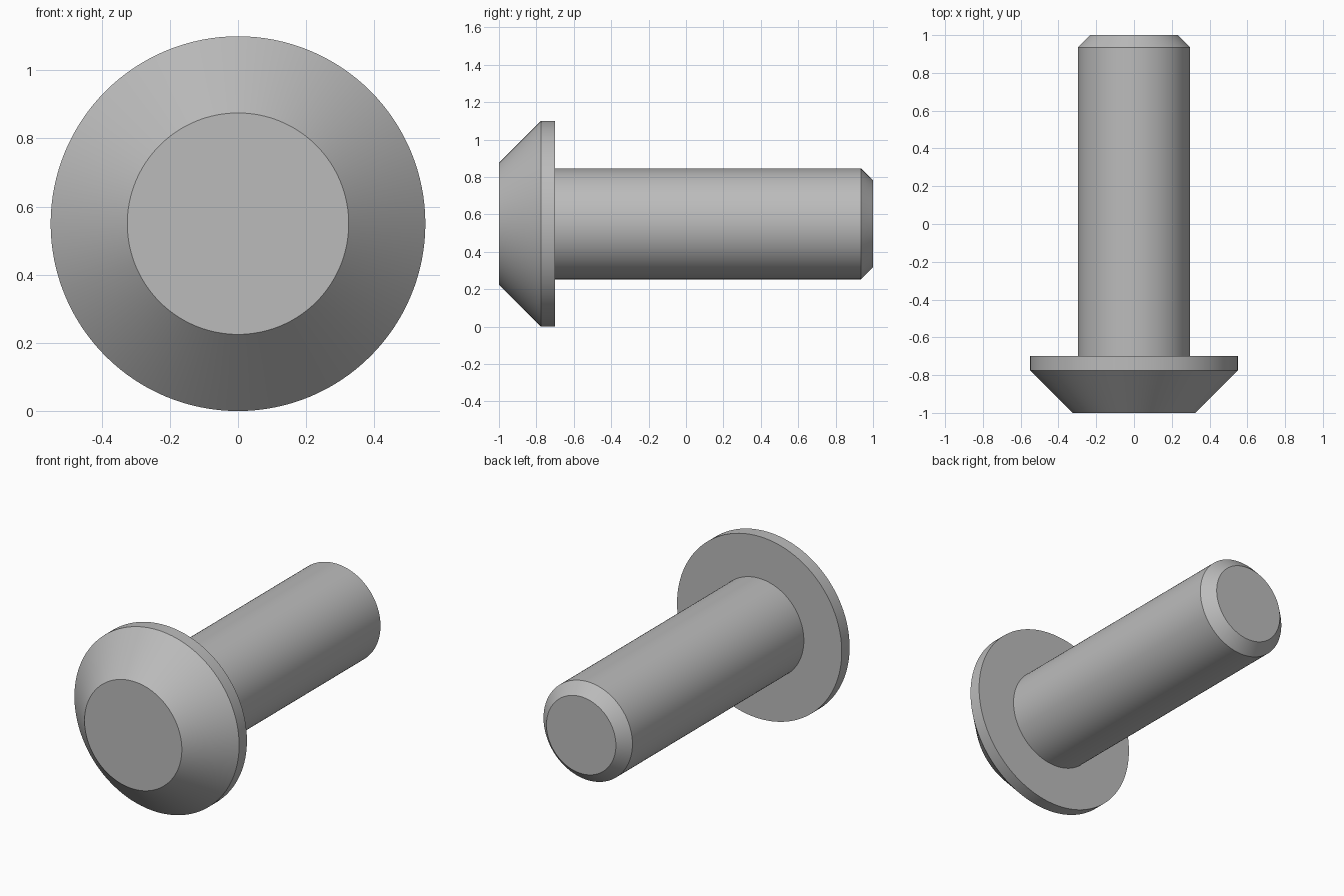
import bpy
import bmesh
import math

SEGMENTS = 128
HEAD_R, FACE_R, SHANK_R, TIP_R = 0.55, 0.325, 0.297, 0.232
FRONT, RIM, SEAT, BEVEL, END = -1.0, -0.775, -0.7, 0.935, 1.0

cube = bpy.data.objects.get("Cube")
if cube:
    bpy.data.objects.remove(cube, do_unlink=True)

# Plain grey metal
steel = bpy.data.materials.new("grey_metal")
steel.use_nodes = True
grey = (0.5, 0.5, 0.5, 1.0)
steel.diffuse_color = grey
steel.node_tree.nodes["Principled BSDF"].inputs["Base Color"].default_value = grey


def turned_part(name, profile, cap_front=False, cap_back=False):
    """Sweep (radius, y) points around the long axis into a turned solid."""
    bm = bmesh.new()
    rings = []
    for radius, y in profile:
        angles = [math.tau * i / SEGMENTS for i in range(SEGMENTS)]
        rings.append([bm.verts.new((radius * math.cos(a), y, HEAD_R + radius * math.sin(a)))
                      for a in angles])
    for a, b in zip(rings, rings[1:]):
        for i in range(SEGMENTS):
            j = (i + 1) % SEGMENTS
            bm.faces.new((a[i], a[j], b[j], b[i]))
    if cap_front:
        bm.faces.new(rings[0][::-1])
    if cap_back:
        bm.faces.new(rings[-1])

    # Face outward: the sweep must point away from the axis
    bmesh.ops.recalc_face_normals(bm, faces=bm.faces)
    cap = max(bm.faces, key=lambda f: len(f.verts))
    outward = -1 if cap_front else 1
    if cap.normal.y * outward < 0:
        bmesh.ops.reverse_faces(bm, faces=bm.faces)

    mesh = bpy.data.meshes.new(name)
    bm.to_mesh(mesh)
    bm.free()
    mesh.materials.append(steel)
    part = bpy.data.objects.new(name, mesh)
    bpy.context.collection.objects.link(part)
    bpy.ops.object.select_all(action="DESELECT")
    part.select_set(True)
    bpy.context.view_layer.objects.active = part
    bpy.ops.object.shade_smooth_by_angle(angle=math.radians(30))
    return part


# Conical head with a flat front, thin rim and flat seat
turned_part("bolt_head", [(FACE_R, FRONT), (HEAD_R, RIM), (HEAD_R, SEAT), (SHANK_R, SEAT)],
            cap_front=True)

# Straight shank with a chamfered end
turned_part("bolt_shank", [(SHANK_R, SEAT), (SHANK_R, BEVEL), (TIP_R, END)], cap_back=True)
